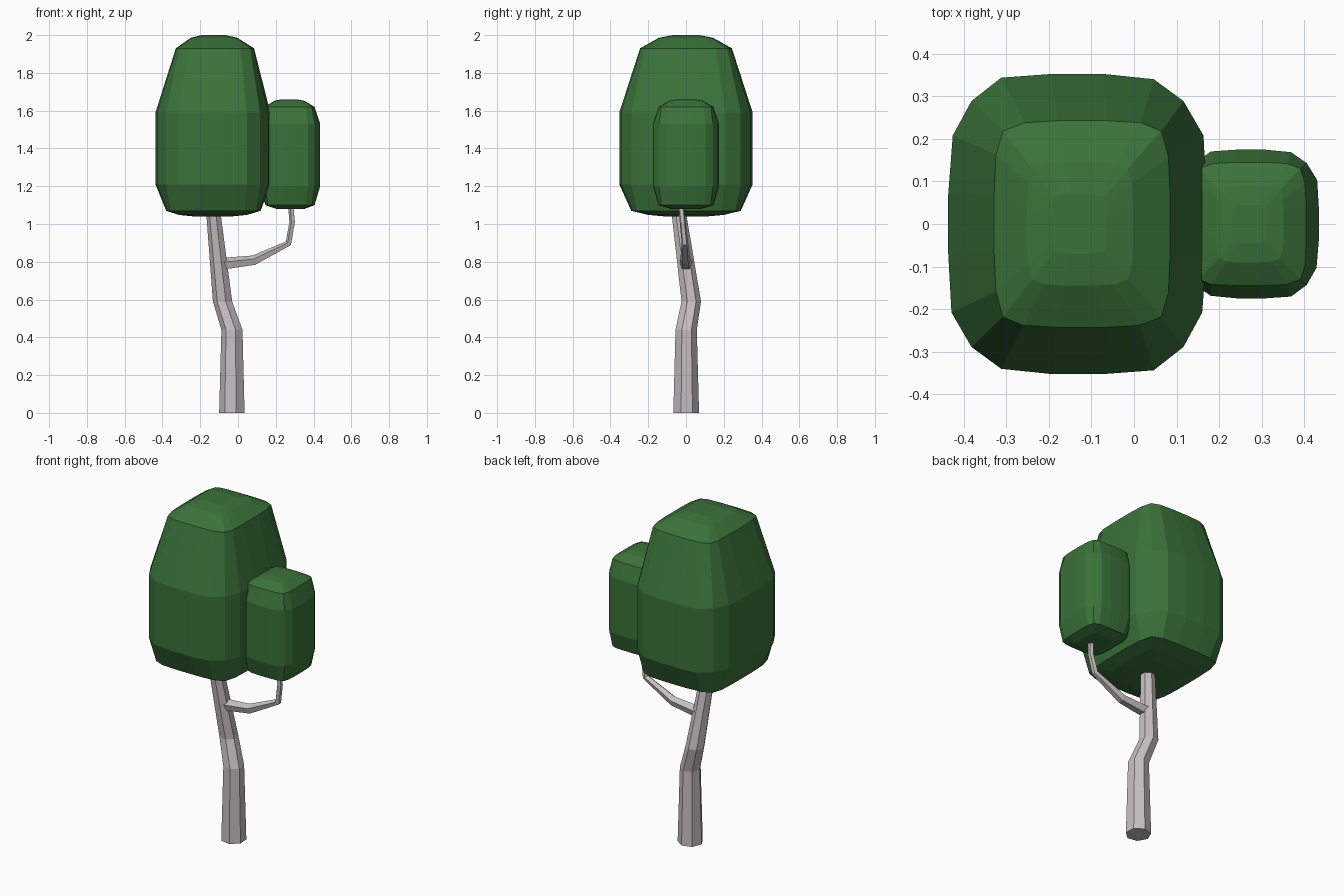
import bpy, bmesh, math
from mathutils import Vector

if "Cube" in bpy.data.objects:
    bpy.data.objects.remove(bpy.data.objects["Cube"])


def material(name, rgb):
    m = bpy.data.materials.new(name)
    m.diffuse_color = (*rgb, 1)
    m.use_nodes = True
    m.node_tree.nodes["Principled BSDF"].inputs["Base Color"].default_value = m.diffuse_color
    return m


LEAF = material("leaf green", (0.043, 0.17, 0.042))
BARK = material("pale grey bark", (0.57, 0.515, 0.535))


def loft(name, rings, mat):
    """Skin a list of equal-length point rings and cap both ends."""
    bm = bmesh.new()
    vs = [[bm.verts.new(p) for p in ring] for ring in rings]
    n = len(vs[0])
    for a, b in zip(vs, vs[1:]):
        for i in range(n):
            j = (i + 1) % n
            bm.faces.new((a[i], a[j], b[j], b[i]))
    bm.faces.new(vs[0][::-1])
    bm.faces.new(vs[-1])
    bmesh.ops.recalc_face_normals(bm, faces=bm.faces)
    me = bpy.data.meshes.new(name)
    bm.to_mesh(me)
    bm.free()
    me.materials.append(mat)
    ob = bpy.data.objects.new(name, me)
    bpy.context.collection.objects.link(ob)
    return ob


# One quarter of the rounded-square outline: soft for the sides, tight for rims
SOFT = [(1, .2), (.975, .59), (.82, .82), (.59, .965), (.2, 1)]
TIGHT = [(1, .28), (.98, .65), (.9, .9), (.67, .98), (.28, 1)]


def rounded_ring(cx, z, hx, hy, quarter):
    pts = []
    for k in range(4):
        for x, y in quarter:
            for _ in range(k):
                x, y = -y, x
            pts.append((cx + hx * x, hy * y, z))
    return pts


# Leaf crowns: (centre x, z, half width, half depth, outline)
loft("large_crown", [rounded_ring(*r) for r in [
    (-.133, 1.04, .10, .11, TIGHT),
    (-.133, 1.048, .18, .20, TIGHT),
    (-.130, 1.07, .25, .29, TIGHT),
    (-.133, 1.21, .304, .353, SOFT),
    (-.133, 1.59, .304, .353, SOFT),
    (-.122, 1.93, .207, .243, TIGHT),
    (-.127, 1.985, .125, .145, TIGHT),
    (-.128, 2.0, .065, .07, TIGHT)]], LEAF)

loft("small_crown", [rounded_ring(*r) for r in [
    (.277, 1.08, .075, .08, TIGHT),
    (.275, 1.10, .13, .145, TIGHT),
    (.275, 1.20, .16, .175, SOFT),
    (.275, 1.53, .16, .175, SOFT),
    (.272, 1.62, .133, .145, TIGHT),
    (.272, 1.652, .08, .09, TIGHT),
    (.272, 1.66, .04, .045, TIGHT)]], LEAF)

# Trunk: seven-sided level rings
trunk = [(-.030, 0, 0, .070), (-.030, 0, .44, .058),
         (-.080, .027, .59, .053), (-.127, -.036, 1.04, .040),
         (-.133, -.045, 1.12, .038)]
loft("trunk", [[(x + r * math.cos(a), y + r * math.sin(a), z)
                for a in (math.radians(-22) + math.tau * i / 7 for i in range(7))]
               for x, y, z, r in trunk], BARK)

# Side branch: five-sided tube that bends up into the small crown
path = [(Vector(p), r) for p, r in [
    ((-.095, 0, .785), .035), ((.085, -.003, .806), .028),
    ((.268, -.006, .897), .018), ((.288, -.018, 1.01), .016),
    ((.277, -.03, 1.14), .015)]]
rings = []
for i, (p, r) in enumerate(path):
    before, after = path[max(i - 1, 0)][0], path[min(i + 1, len(path) - 1)][0]
    t = ((p - before).normalized() + (after - p).normalized()).normalized()
    v = t.cross(Vector((0, 1, 0))).normalized()
    u = v.cross(t)
    rings.append([p + r * (math.cos(a) * v + math.sin(a) * u)
                  for a in (math.tau * k / 5 for k in range(5))])
loft("side_branch", rings, BARK)
